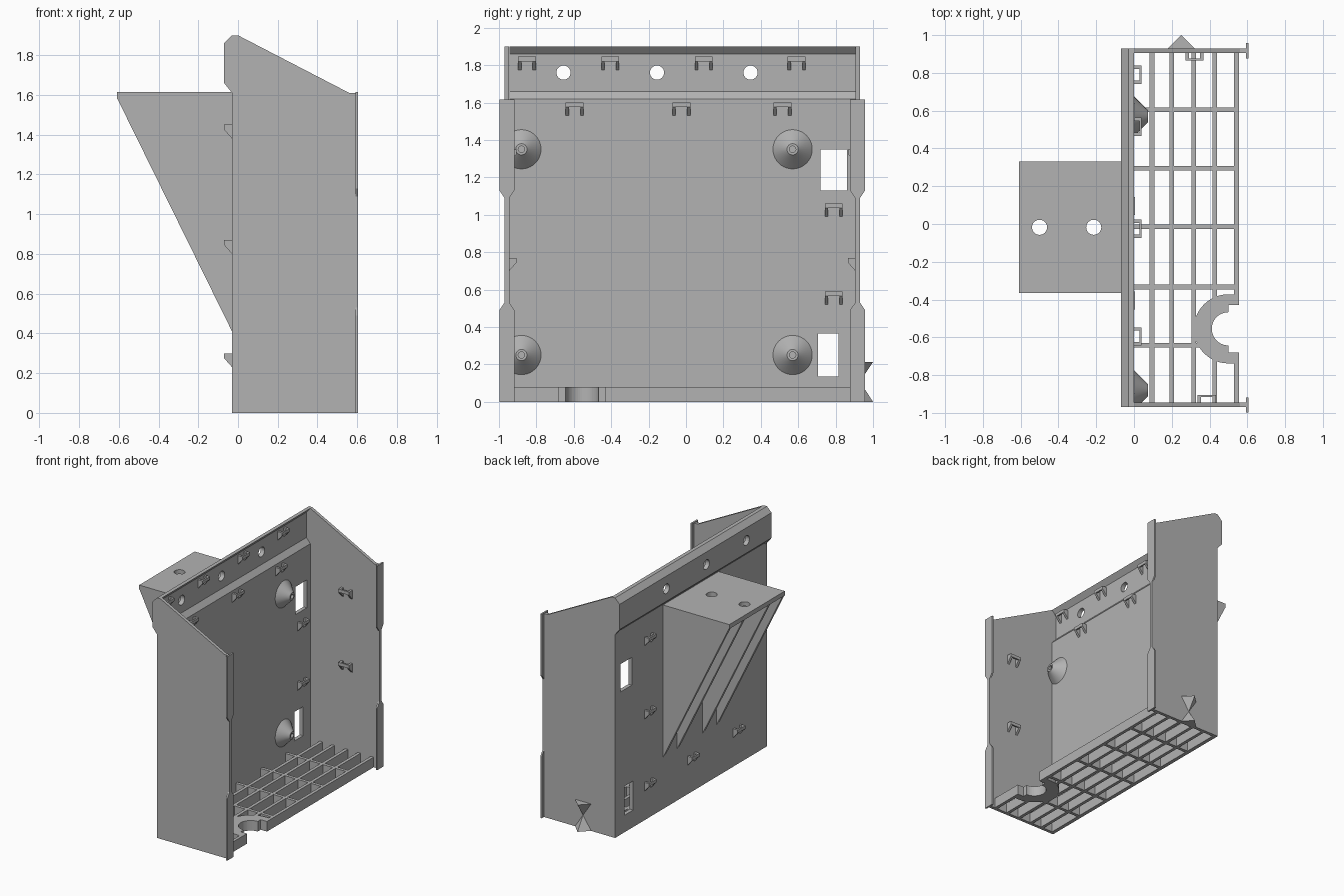
import bpy, bmesh, math
from mathutils import Vector

if "Cube" in bpy.data.objects:
    bpy.data.objects.remove(bpy.data.objects["Cube"])

grey = bpy.data.materials.new("plain grey")
grey.use_nodes = True
grey.diffuse_color = (0.45, 0.45, 0.45, 1)
grey.node_tree.nodes["Principled BSDF"].inputs["Base Color"].default_value = (0.45, 0.45, 0.45, 1)

X, Y, Z = Vector((1, 0, 0)), Vector((0, 1, 0)), Vector((0, 0, 1))


def finish(name, bm):
    bmesh.ops.recalc_face_normals(bm, faces=bm.faces)
    me = bpy.data.meshes.new(name)
    bm.to_mesh(me)
    bm.free()
    me.materials.append(grey)
    ob = bpy.data.objects.new(name, me)
    bpy.context.collection.objects.link(ob)
    return ob


def add_prism(bm, pts, origin, u, v, w, depth):
    """Extrude the outline pts, drawn along u and v, by depth along w."""
    vs = [bm.verts.new(origin + u * a + v * b) for a, b in pts]
    face = bm.faces.new(vs)
    ext = bmesh.ops.extrude_face_region(bm, geom=[face])["geom"]
    bmesh.ops.translate(bm, vec=w * depth,
                        verts=[g for g in ext if isinstance(g, bmesh.types.BMVert)])


def add_box(bm, x0, x1, y0, y1, z0, z1):
    add_prism(bm, [(x0, y0), (x1, y0), (x1, y1), (x0, y1)], Z * z0, X, Y, Z, z1 - z0)


def prism(name, pts, origin, u, v, w, depth):
    bm = bmesh.new()
    add_prism(bm, pts, origin, u, v, w, depth)
    return finish(name, bm)


def cut(target, cutter):
    mod = target.modifiers.new("cut", "BOOLEAN")
    mod.operation, mod.solver, mod.object = "DIFFERENCE", "EXACT", cutter
    cutter.hide_render = True
    bpy.context.view_layer.objects.active = target
    bpy.ops.object.modifier_apply(modifier=mod.name)
    bpy.data.objects.remove(cutter)


def circle(cx, cy, r, n=24):
    return [(cx + r * math.cos(i * math.tau / n), cy + r * math.sin(i * math.tau / n)) for i in range(n)]


# Inner faces of the two side walls
Y0, Y1, T = -0.945, 0.905, 0.025

# Back panel with stepped upper strip
back = prism("back_panel",
             [(0, 0), (0, 1.62), (-.035, 1.66), (-.035, 1.86), (0, 1.9), (-.03, 1.9),
              (-.07, 1.86), (-.07, 1.66), (-.03, 1.62), (-.03, 0)],
             Y * Y0, X, Z, Y, Y1 - Y0)
bm = bmesh.new()
add_box(bm, -.2, .2, .72, .86, 1.13, 1.35)
add_box(bm, -.2, .2, .705, .815, .135, .365)
for y in (-.655, -.155, .345):
    add_prism(bm, circle(y, 1.76, .038), X * -.2, Y, Z, X, .4)
cut(back, finish("panel_cutter", bm))

# Side walls and their front flanges
wall = [(-.03, 0), (.597, 0), (.597, 1.61), (.56, 1.61), (0, 1.9), (-.03, 1.9),
        (-.07, 1.86), (-.07, 1.66), (-.03, 1.61)]
half = [(.04, 0), (.04, .49), (.013, .53), (.013, 1.09), (.04, 1.13), (.04, 1.615)]
flange = half + [(-a, b) for a, b in reversed(half)]
for side, y in (("right", Y0 - T), ("left", Y1)):
    prism(side + "_wall", wall, Y * y, X, Z, Y, T)
    prism(side + "_flange", flange, Y * (y + T / 2) + X * .592, Y, Z, X, .013)

# Open grid floor
floor_z, FRONT = .08, .555
bm = bmesh.new()
for x in (.095, .2, .317, .428, .5425):
    add_box(bm, x - .0125, x + .0125, Y0, Y1, 0, floor_z)
for y in (.605, .295, -.015, -.333, -.642):
    add_box(bm, -.005, FRONT - .001, y - .0125, y + .0125, 0, floor_z - .0005)
grid = finish("floor_grid", bm)

# Round notch holder in the floor
cx, cy, ro, ri, gap = .5, -.555, .183, .088, .125


def arc(r, a0, a1, n=24):
    return [(cx + r * math.cos(math.radians(a0 + (a1 - a0) * i / n)),
             cy + r * math.sin(math.radians(a0 + (a1 - a0) * i / n))) for i in range(n + 1)]


opening = arc(ri, 90, 270) + [(cx, cy - gap), (.7, cy - gap), (.7, cy + gap), (cx, cy + gap)]
cut(grid, prism("notch_cutter", opening, Z * -.1, X, Y, Z, .4))
prism("notch_holder",
      [(FRONT, cy + ro)] + arc(ro, 90, 270) + [(FRONT, cy - ro), (FRONT, cy - gap), (cx, cy - gap)]
      + arc(ri, 270, 90) + [(cx, cy + gap), (FRONT, cy + gap)],
      Z * 0, X, Y, Z, floor_z)

# Conical screw posts, trimmed where they meet the right wall
for i, (y, z) in enumerate([(-.88, 1.35), (.57, 1.35), (-.88, .25), (.57, .25)]):
    bm = bmesh.new()
    prof = [(-.005, .105), (0, .105), (.075, .03), (.075, .017), (.03, .017), (.03, 0)]
    vs = [bm.verts.new((a, y + r, z)) for a, r in prof]
    es = [bm.edges.new(p) for p in zip(vs, vs[1:])]
    bmesh.ops.spin(bm, geom=vs + es, cent=(0, y, z), axis=X, angle=math.tau, steps=40)
    bmesh.ops.remove_doubles(bm, verts=bm.verts, dist=1e-4)
    bmesh.ops.bisect_plane(bm, geom=bm.verts[:] + bm.edges[:] + bm.faces[:],
                           plane_co=(0, Y0 - .005, 0), plane_no=-Y, clear_outer=True)
    ob = finish("screw_post_%d" % (i + 1), bm)
    for o in bpy.context.selected_objects:
        o.select_set(False)
    ob.select_set(True)
    bpy.context.view_layer.objects.active = ob
    bpy.ops.object.shade_smooth_by_angle(angle=math.radians(30))


# Cable clips: two tapered arms joined by a bar
def clip(name, pos, out, along):
    bm = bmesh.new()
    arm = [(-.005, 0), (.04, 0), (.04, -.025), (0, -.07), (-.005, -.07)]
    for s in (-.048, .03):
        add_prism(bm, arm, pos + along * s, out, Z, along, .018)
    bar = [(.028, 0), (.04, 0), (.04, -.025), (.028, -.025)]
    add_prism(bm, bar, pos - along * .03, out, Z, along, .06)
    finish(name, bm)


for y in (-.85, -.405, .095, .592):
    clip("upper_clip", Vector((-.035, y, 1.845)), X, Y)
row = (-.595, -.025, .515)
for y in row:
    clip("inner_clip", Vector((0, y, 1.6)), X, Y)
for z in (1.06, .59):
    clip("inner_clip", Vector((0, .79, z)), X, Y)
for z in (1.35, .77):
    clip("left_wall_clip", Vector((.32, Y1, z)), -Y, X)
    clip("right_wall_clip", Vector((.385, Y0, z)), Y, X)
for y in row:
    for z in (.3, .87, 1.45):
        if y != row[1] or z < .5:
            clip("rear_clip", Vector((-.03, y, z)), -X, Y)

# Cord hook: two opposed pyramids on the left wall
wy = Y1 + T
for name, z in (("upper_hook", .213), ("lower_hook", 0)):
    bm = bmesh.new()
    for p in [(.18, wy, z), (.32, wy, z), (.25, 1, z), (.25, wy, .107)]:
        bm.verts.new(p)
    bmesh.ops.convex_hull(bm, input=bm.verts)
    finish(name, bm)

# Rear mounting arm: drilled top plate on four ribs
ay = -.0175
top = prism("arm_top", [(-.61, 1.58), (-.595, 1.58), (-.03, 1.58), (-.03, 1.615), (-.61, 1.615)],
            Y * (ay - .3475), X, Z, Y, .695)
bm = bmesh.new()
for x in (-.5, -.213):
    add_prism(bm, circle(x, ay, .04), Z * 1.4, X, Y, Z, .4)
cut(top, finish("arm_cutter", bm))
for y in (-.335, -.16, .16, .335):
    prism("arm_rib", [(-.03, .41), (-.03, 1.585), (-.609, 1.585)],
          Y * (ay + y - .0125), X, Z, Y, .025)
